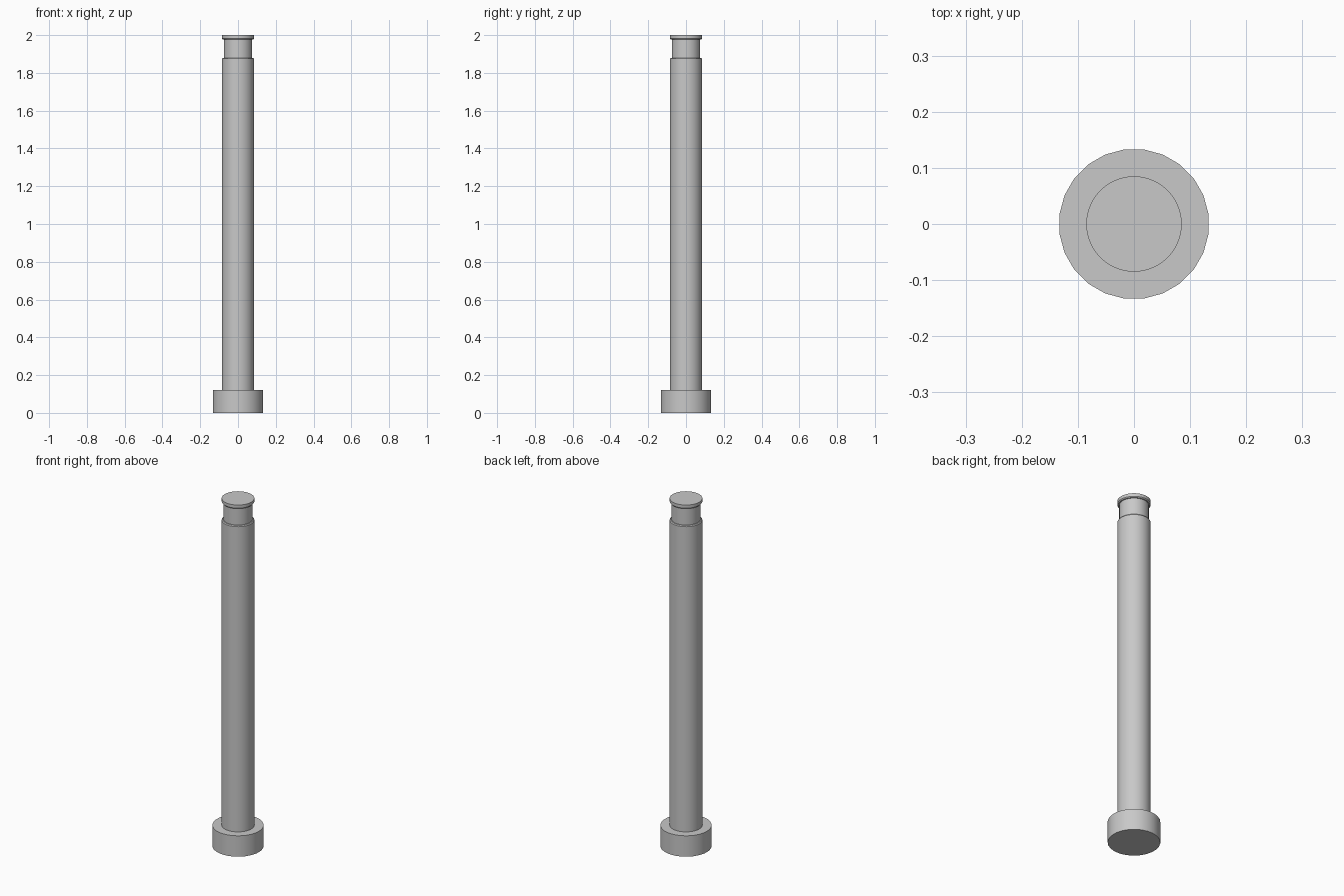
import bpy, bmesh, math

cube = bpy.data.objects.get("Cube")
if cube:
    bpy.data.objects.remove(cube, do_unlink=True)

steel = bpy.data.materials.new("grey_steel")
steel.use_nodes = True
GREY = (0.58, 0.58, 0.58, 1)
steel.diffuse_color = GREY
steel.node_tree.nodes["Principled BSDF"].inputs["Base Color"].default_value = GREY


def turned(name, profile, sides):
    """Closed solid of revolution from (radius, height) points, bottom to top."""
    bm = bmesh.new()
    rings = []
    for r, z in profile:
        angles = [(i + 0.5) * math.tau / sides for i in range(sides)]
        rings.append([bm.verts.new((r * math.cos(a), r * math.sin(a), z)) for a in angles])
    for low, high in zip(rings, rings[1:]):
        for i in range(sides):
            j = (i + 1) % sides
            bm.faces.new((low[i], low[j], high[j], high[i]))
    bm.faces.new(rings[0][::-1])
    bm.faces.new(rings[-1])
    mesh = bpy.data.meshes.new(name)
    bm.to_mesh(mesh)
    bm.free()
    mesh.materials.append(steel)
    obj = bpy.data.objects.new(name, mesh)
    bpy.context.collection.objects.link(obj)
    bpy.ops.object.select_all(action='DESELECT')
    obj.select_set(True)
    bpy.context.view_layer.objects.active = obj
    bpy.ops.object.shade_smooth_by_angle(angle=math.radians(30))
    return obj


# Wide foot
turned("base", [(0.134, 0), (0.134, 0.12)], 24)

# Long shaft with a small chamfer, a narrower neck and a flared top rim
turned("shaft", [(0.085, 0.12), (0.085, 1.875), (0.081, 1.88), (0.075, 1.88),
                 (0.075, 1.977), (0.081, 1.977), (0.085, 1.982), (0.085, 2.0)], 64)
